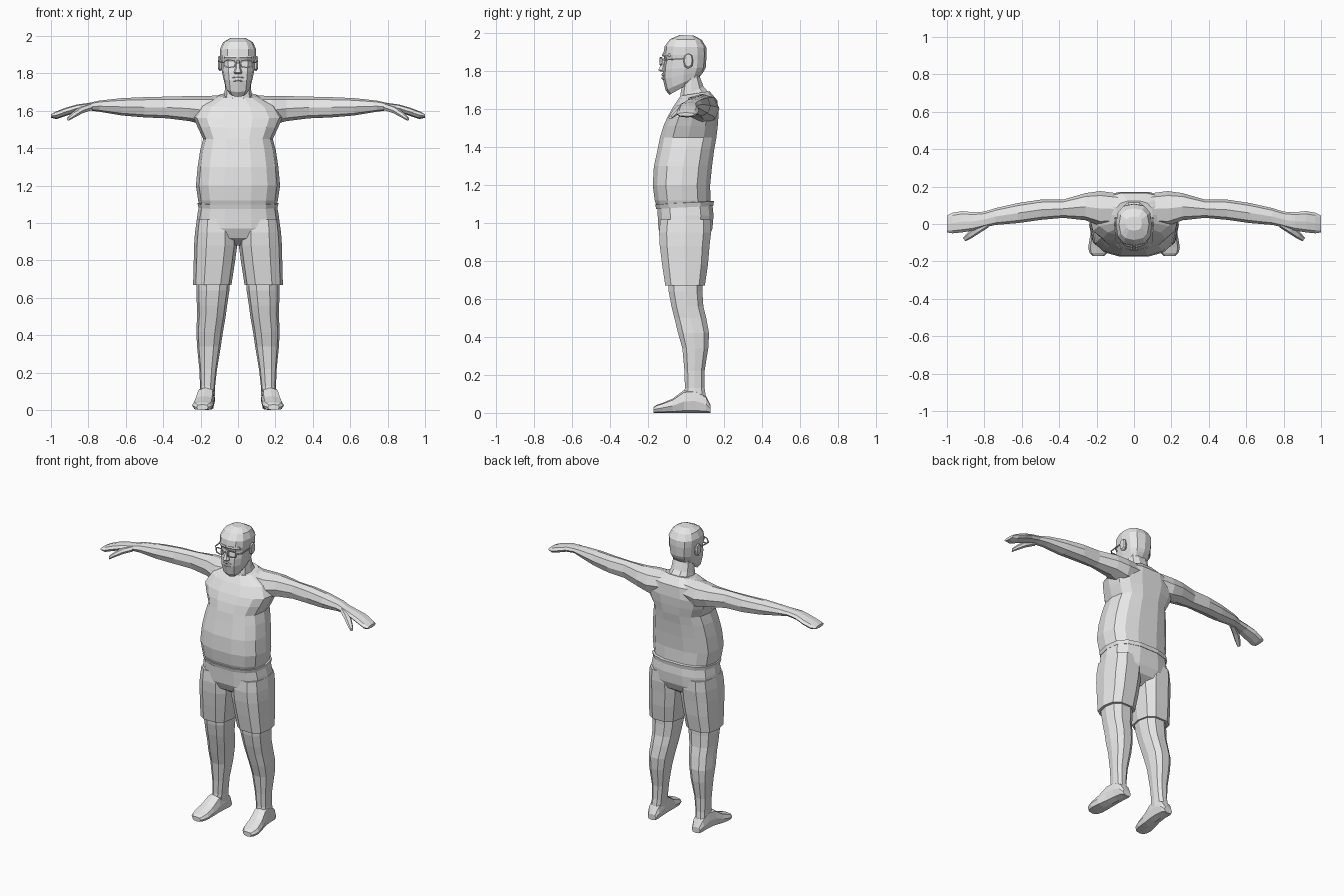
import bpy, bmesh, math
from mathutils import Vector

skin = bpy.data.materials.new("light grey")
skin.diffuse_color = (0.8, 0.8, 0.8, 1)


def oval(c, u, v, n=12, p=0.8):
    """Boxy oval of n points around c, spanned by half axes u and v."""
    pts = []
    for i in range(n):
        a = 2 * math.pi * i / n
        s, t = [math.copysign(abs(f) ** p, f) if abs(f) > 1e-6 else 0
                for f in (math.cos(a), math.sin(a))]
        pts.append(Vector(c) + Vector(u) * s + Vector(v) * t)
    return pts


def loft(name, rings, mirror=False):
    """Skin a list of equal rings and cap both ends."""
    bm = bmesh.new()
    loops = [[bm.verts.new(p) for p in r] for r in rings]
    n = len(loops[0])
    for a, b in zip(loops, loops[1:]):
        for i in range(n):
            j = (i + 1) % n
            bm.faces.new((a[i], a[j], b[j], b[i]))
    bm.faces.new(loops[0])
    bm.faces.new(loops[-1])
    bmesh.ops.recalc_face_normals(bm, faces=bm.faces)
    me = bpy.data.meshes.new(name)
    bm.to_mesh(me)
    bm.free()
    me.materials.append(skin)
    ob = bpy.data.objects.new(name, me)
    bpy.context.collection.objects.link(ob)
    if mirror:
        ob.modifiers.new("mirror", "MIRROR").use_mirror_merge = False
    return ob


def level(zf, zb, yf, yb, x0, x1, n=12, p=0.8):
    """Ring across a vertical part: front/back heights, depths and side limits."""
    return oval(((x0 + x1) / 2, (yf + yb) / 2, (zf + zb) / 2), ((x1 - x0) / 2, 0, 0),
                (0, (yb - yf) / 2, (zb - zf) / 2), n, p)


def body(name, rows, n=12, p=0.8):
    loft(name, [level(zf, zb, yf, yb, -w, w, n, p) for zf, zb, yf, yb, w in rows])


# Torso: belly, chest and sloping shoulders
body("torso", [
    (1.07, 1.09, -.15, .135, .20), (1.12, 1.12, -.168, .132, .213),
    (1.20, 1.20, -.178, .13, .225), (1.30, 1.30, -.172, .14, .216),
    (1.39, 1.39, -.152, .152, .202), (1.45, 1.45, -.14, .163, .186),
    (1.51, 1.51, -.122, .17, .215), (1.56, 1.57, -.1, .174, .238),
    (1.62, 1.645, -.065, .168, .20), (1.67, 1.695, -.03, .125, .10)], 14, .75)

# Neck and head, jaw lower at the front
body("neck", [(1.60, 1.67, -.05, .14, .085), (1.66, 1.72, -.035, .095, .072),
              (1.74, 1.77, -.02, .075, .068), (1.80, 1.80, -.02, .075, .068)], 10)
body("head", [
    (1.675, 1.76, -.088, .062, .052), (1.70, 1.78, -.108, .08, .07),
    (1.76, 1.80, -.122, .095, .08), (1.81, 1.82, -.121, .104, .087),
    (1.86, 1.86, -.112, .107, .091), (1.885, 1.885, -.12, .109, .095),
    (1.93, 1.925, -.113, .107, .097), (1.968, 1.965, -.085, .083, .08),
    (1.99, 1.988, -.035, .04, .042)], 12, .78)

# Face: nose, lips, brow and ears
loft("nose", [oval((0, y, z), (w, 0, 0), (0, d, 0), 6)
              for y, z, w, d in ((-.12, 1.797, .018, .016), (-.126, 1.806, .022, .022),
                                 (-.12, 1.83, .014, .016), (-.11, 1.868, .01, .012))])
for label, z, w in (("upper_lip", 1.782, .032), ("lower_lip", 1.764, .024)):
    loft(label, [oval((x * w, -.121 + .012 * abs(x), z - .006 * abs(x)), (0, .009, 0),
                      (0, 0, .007 * (1.2 - abs(x))), 6) for x in (-1, -.5, 0, .5, 1)])
loft("brow", [oval((x, y, 1.885), (0, .01, 0), (0, 0, .009), 6)
              for x, y in ((.008, -.117), (.045, -.108), (.075, -.085))], True)
loft("ear", [oval((x, .012, z), (0, d, 0), (0, 0, h), 8)
             for x, z, d, h in ((.08, 1.85, .018, .03), (.098, 1.853, .026, .04),
                                (.106, 1.857, .02, .034))], True)


# Glasses: rim, bridge and temple
def bar(name, a, b, r=.004, mirror=True):
    a, b = Vector(a), Vector(b)
    d = (b - a).normalized()
    u = d.orthogonal().normalized()
    loft(name, [oval(p, u * r, d.cross(u) * r, 4, 1) for p in (a, b)], mirror)


rim = oval((.045, -.132, 1.852), (.031, .006, 0), (0, 0, .02), 8, .7)
for i in range(8):
    bar("glasses_rim", rim[i], rim[(i + 1) % 8])
bar("glasses_hinge", (.076, -.126, 1.858), (.098, -.1, 1.86))
bar("glasses_temple", (.098, -.1, 1.86), (.102, .015, 1.868))
bar("glasses_bridge", (-.015, -.136, 1.856), (.015, -.136, 1.856), mirror=False)

# Arms with flat hands: x, front, back, underside, top
loft("arm", [oval((x, (yf + yb) / 2, (z0 + z1) / 2), (0, (yb - yf) / 2, 0),
                  (0, 0, (z1 - z0) / 2), 8, .85) for x, yf, yb, z0, z1 in (
    (.06, .00, .16, 1.54, 1.682), (.18, -.01, .176, 1.525, 1.68),
    (.26, .02, .165, 1.545, 1.679), (.38, .033, .13, 1.56, 1.676),
    (.50, .022, .13, 1.565, 1.673), (.62, .005, .112, 1.575, 1.668),
    (.74, -.005, .085, 1.595, 1.655), (.80, -.018, .066, 1.603, 1.642),
    (.86, -.035, .063, 1.593, 1.634), (.92, -.045, .069, 1.573, 1.617),
    (.97, -.05, .06, 1.556, 1.598), (1.0, -.045, .045, 1.563, 1.582))], True)
loft("thumb", [oval(c, (r * .6, r * .8, 0), (0, 0, r * .85), 6) for c, r in (
    ((.79, .0, 1.62), .022), ((.84, -.032, 1.603), .022),
    ((.88, -.062, 1.578), .018), ((.908, -.083, 1.556), .011))], True)

# Shorts: waistband, seat and two wide legs
body("waistband", [(1.075, 1.09, -.16, .146, .211), (1.098, 1.115, -.166, .15, .217),
                   (1.10, 1.117, -.15, .135, .2)], 14, .75)
body("shorts_seat", [
    (1.09, 1.10, -.155, .142, .208), (1.04, 1.04, -.152, .148, .218),
    (.97, .97, -.148, .142, .226), (.92, .92, -.125, .12, .19),
    (.88, .88, -.06, .06, .08)], 14, .75)
loft("shorts_leg", [level(z, z, yf, yb, x0, x1, 10, .72) for z, yf, yb, x0, x1 in (
    (1.02, -.14, .135, .02, .22), (.95, -.147, .137, .004, .23),
    (.88, -.143, .129, .004, .235), (.78, -.13, .12, .018, .237),
    (.67, -.113, .103, .035, .24))], True)

# Legs: knee, calf and ankle
loft("leg", [level(z, z, yf, yb, x0, x1, 10) for z, yf, yb, x0, x1 in (
    (.72, -.1, .09, .045, .222), (.64, -.095, .09, .046, .223),
    (.56, -.08, .095, .058, .22), (.50, -.065, .11, .066, .219),
    (.42, -.045, .125, .08, .223), (.34, -.022, .12, .092, .219),
    (.22, -.01, .1, .112, .207), (.13, -.008, .1, .122, .203),
    (.06, -.02, .112, .125, .208))], True)

# Feet, heel to toe, turned slightly outward
loft("foot", [oval((x, y, h / 2), (w, 0, 0), (0, 0, h / 2), 8, .65) for x, y, w, h in (
    (.165, .13, .03, .04), (.166, .105, .042, .09), (.168, .05, .045, .125),
    (.173, -.01, .048, .12), (.182, -.07, .054, .075), (.188, -.125, .057, .052),
    (.19, -.155, .048, .042), (.19, -.172, .03, .03))], True)
